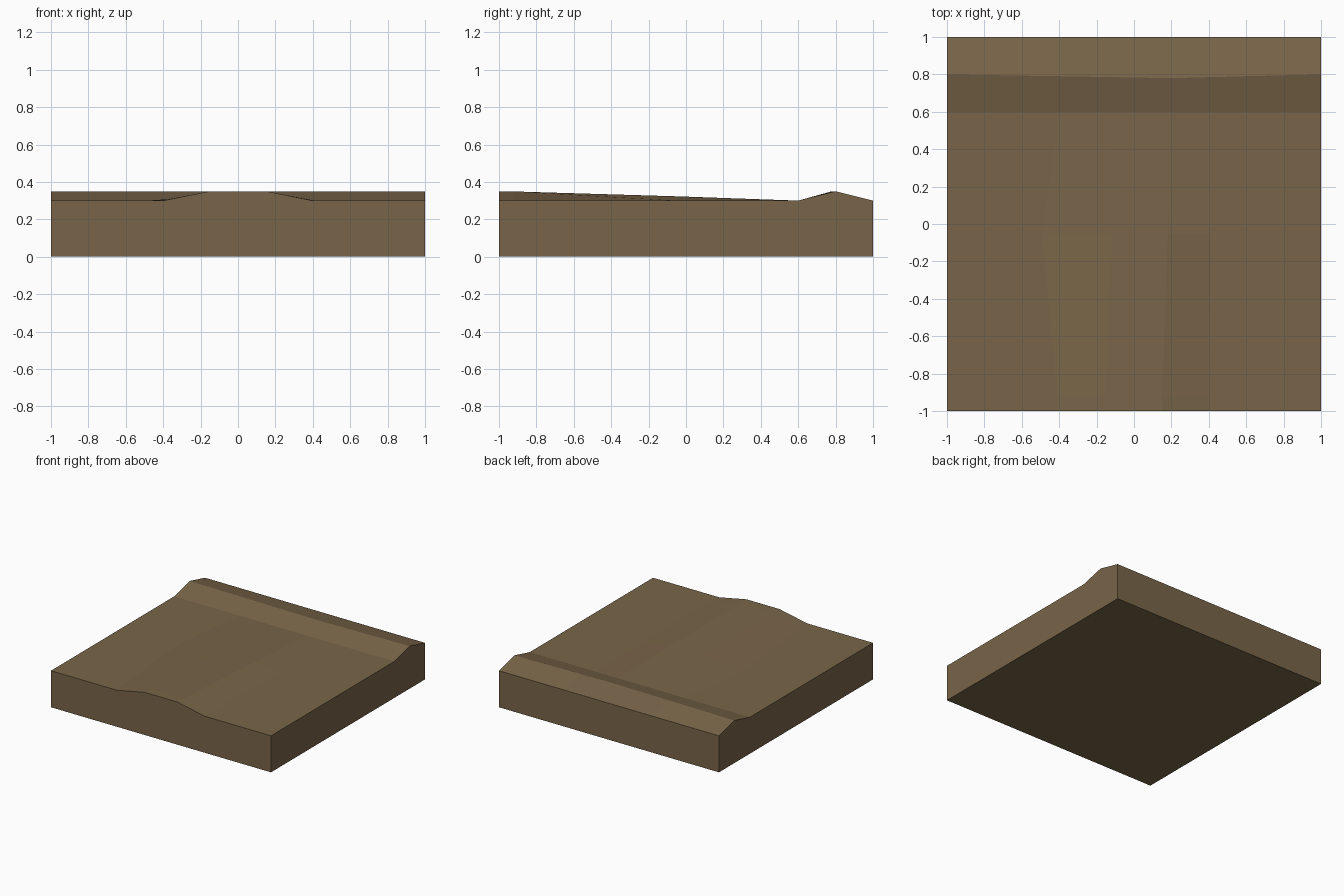
import bpy
import bmesh

cube = bpy.data.objects.get("Cube")
if cube:
    bpy.data.objects.remove(cube, do_unlink=True)

LOW, HIGH = 0.30, 0.35

# Earth colour
earth = bpy.data.materials.new("earth brown")
earth.use_nodes = True
colour = (0.19, 0.13, 0.066, 1)
earth.diffuse_color = colour
earth.node_tree.nodes["Principled BSDF"].inputs["Base Color"].default_value = colour

# Mound cross-sections: y, left foot, left crest, right crest, right foot, crest height
sections = [
    (-1.0, -0.40, -0.15, 0.15, 0.40, HIGH),
    (-0.92, -0.41, -0.15, 0.15, 0.40, 0.349),
    (-0.05, -0.49, -0.12, 0.18, 0.41, 0.323),
    (0.6, -0.40, -0.10, 0.20, 0.40, LOW),
]

bm = bmesh.new()
rows = []
for y, a, b, c, d, crest in sections:
    heights = (LOW, LOW, crest, crest, LOW, LOW)
    rows.append([bm.verts.new((x, y, z)) for x, z in zip((-1, a, b, c, d, 1), heights)])

# Bank along the back, with a slightly bowed crest
columns = [v.co.x for v in rows[-1]]
bow = (0.80, 0.79, 0.785, 0.78, 0.785, 0.80)
rows.append([bm.verts.new((x, y, HIGH)) for x, y in zip(columns, bow)])
rows.append([bm.verts.new((x, 1, LOW)) for x in columns])

# Top surface
for near, far in zip(rows, rows[1:]):
    for i in range(len(near) - 1):
        bm.faces.new((near[i], near[i + 1], far[i + 1], far[i]))

# Vertical sides and flat underside
rim = [e for e in bm.edges if e.is_boundary]
skirt = bmesh.ops.extrude_edge_only(bm, edges=rim)["geom"]
for v in skirt:
    if isinstance(v, bmesh.types.BMVert):
        v.co.z = 0
bmesh.ops.holes_fill(bm, edges=[e for e in bm.edges if e.is_boundary], sides=0)
bmesh.ops.recalc_face_normals(bm, faces=bm.faces)

mesh = bpy.data.meshes.new("ground_tile")
bm.to_mesh(mesh)
bm.free()
mesh.materials.append(earth)
tile = bpy.data.objects.new("ground_tile", mesh)
bpy.context.collection.objects.link(tile)
